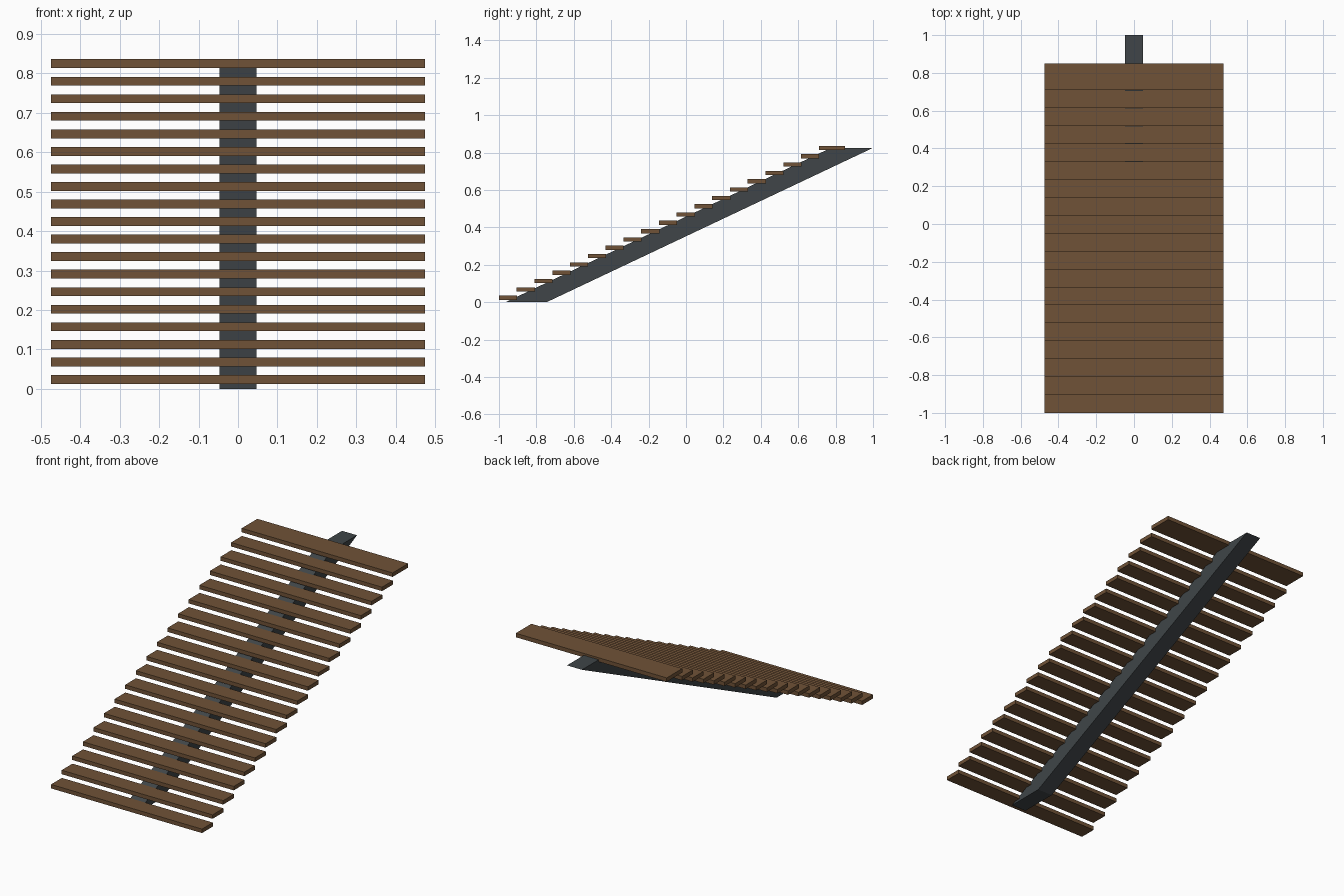
import bpy, bmesh

if "Cube" in bpy.data.objects:
    bpy.data.objects.remove(bpy.data.objects["Cube"])

def material(name, color):
    m = bpy.data.materials.new(name)
    m.diffuse_color = color
    m.use_nodes = True
    m.node_tree.nodes["Principled BSDF"].inputs["Base Color"].default_value = m.diffuse_color
    return m

wood = material("wood", (0.16, 0.085, 0.038, 1))
steel = material("dark_steel", (0.05, 0.06, 0.065, 1))

def extrude_profile(name, profile, half_width, mat):
    """Extrude a y-z profile symmetrically along x."""
    bm = bmesh.new()
    face = bm.faces.new([bm.verts.new((-half_width, y, z)) for y, z in profile])
    out = bmesh.ops.extrude_face_region(bm, geom=[face])
    verts = [v for v in out["geom"] if isinstance(v, bmesh.types.BMVert)]
    bmesh.ops.translate(bm, verts=verts, vec=(2 * half_width, 0, 0))
    bmesh.ops.recalc_face_normals(bm, faces=bm.faces)
    mesh = bpy.data.meshes.new(name)
    bm.to_mesh(mesh)
    bm.free()
    mesh.materials.append(mat)
    obj = bpy.data.objects.new(name, mesh)
    bpy.context.collection.objects.link(obj)

# Central sloping beam, cut level at both ends
extrude_profile("stringer", [(-0.965, 0), (-0.745, 0), (1.0, 0.825), (0.775, 0.825)],
                0.047, steel)

# Treads, with a deeper landing board at the top
COUNT = 19
for i in range(COUNT):
    y, z = -1 + 0.095 * i, 0.0125 + 0.0445 * i
    depth = 0.14 if i == COUNT - 1 else 0.097
    extrude_profile(f"tread_{i + 1:02d}",
                    [(y, z), (y + depth, z), (y + depth, z + 0.0225), (y, z + 0.0225)],
                    0.474, wood)
